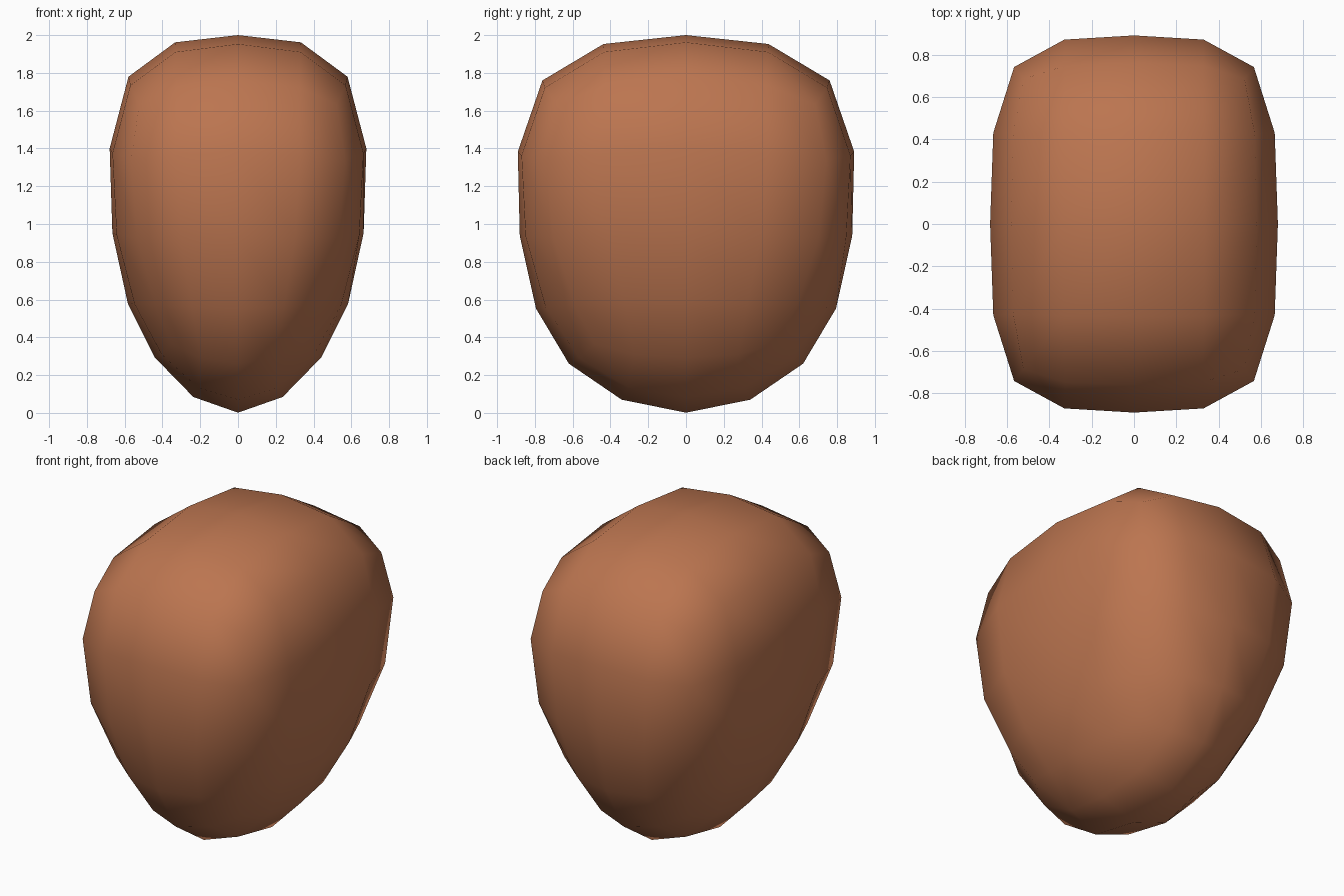
import bpy, bmesh

if "Cube" in bpy.data.objects:
    bpy.data.objects.remove(bpy.data.objects["Cube"])

# Cage layers: middle half widths, corner half widths,
# then heights at the centre, side middle, front middle and corner
LAYERS = {
    1:  ((0.694, 0.911), (0.694, 0.911), (2.049, 2.039, 1.988, 1.750)),
    0:  ((0.703, 0.917), (0.703, 0.917), (0.880, 0.880, 0.880, 0.880)),
    -1: ((0.584, 0.851), (0.284, 0.401), (-0.277, 0.267, 0.185, 0.215)),
}

clay = bpy.data.materials.new("clay_brown")
clay.diffuse_color = (0.50, 0.178, 0.080, 1)
clay.use_nodes = True
clay.node_tree.nodes["Principled BSDF"].inputs["Base Color"].default_value = clay.diffuse_color

# Boxy cage: a cube cut once each way, pinched at the bottom corners
bm = bmesh.new()
bmesh.ops.create_cube(bm, size=2)
bmesh.ops.subdivide_edges(bm, edges=bm.edges[:], cuts=1, use_grid_fill=True)
for v in bm.verts:
    i, j, k = (round(c) for c in v.co)
    middle, corner, heights = LAYERS[k]
    hx, hy = corner if i and j else middle
    v.co = (i * hx, j * hy, heights[abs(i) + 2 * abs(j)])
for f in bm.faces:
    f.smooth = True
mesh = bpy.data.meshes.new("rounded_body")
bm.to_mesh(mesh)
bm.free()
mesh.materials.append(clay)

body = bpy.data.objects.new("rounded_body", mesh)
bpy.context.collection.objects.link(body)

# One level of rounding keeps the coarse outline
sub = body.modifiers.new("rounding", 'SUBSURF')
sub.levels = sub.render_levels = 1
